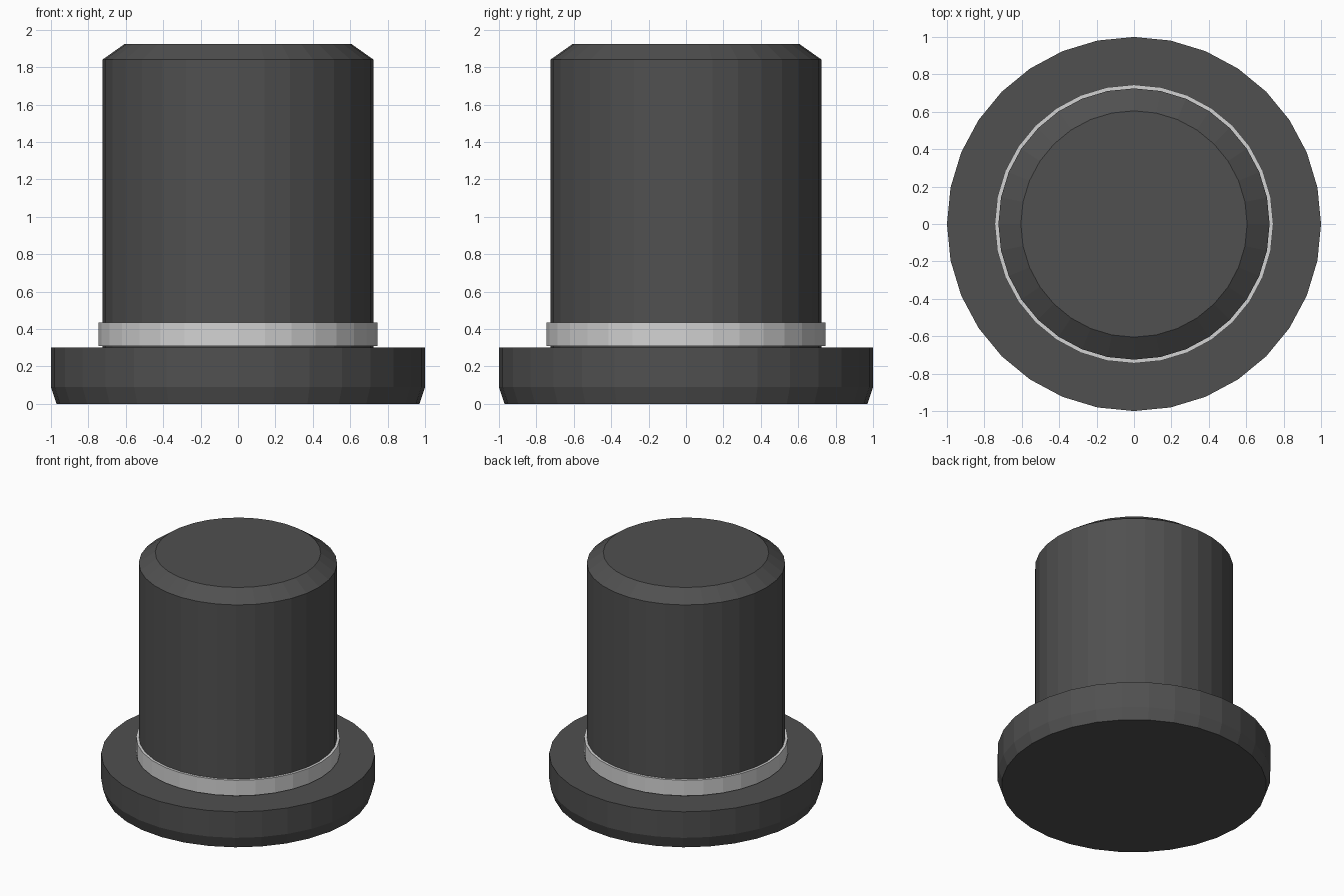
import bpy, bmesh, math

if "Cube" in bpy.data.objects:
    bpy.data.objects.remove(bpy.data.objects["Cube"])

SIDES = 32


def material(name, value):
    m = bpy.data.materials.new(name)
    m.diffuse_color = (value, value, value, 1)
    m.use_nodes = True
    m.node_tree.nodes["Principled BSDF"].inputs["Base Color"].default_value = m.diffuse_color
    return m


def lathe(name, profile, mat, ring=False):
    """Turn (radius, height) points around z; solid with caps, or a closed ring."""
    bm = bmesh.new()
    loops = [[bm.verts.new((r * math.cos(2 * math.pi * i / SIDES),
                            r * math.sin(2 * math.pi * i / SIDES), z))
              for i in range(SIDES)] for r, z in profile]
    pairs = list(zip(loops, loops[1:]))
    if ring:
        pairs.append((loops[-1], loops[0]))
    else:
        bm.faces.new(loops[0][::-1])
        bm.faces.new(loops[-1])
    for a, b in pairs:
        for i in range(SIDES):
            j = (i + 1) % SIDES
            bm.faces.new((a[i], a[j], b[j], b[i]))
    bmesh.ops.recalc_face_normals(bm, faces=bm.faces)
    mesh = bpy.data.meshes.new(name)
    bm.to_mesh(mesh)
    bm.free()
    mesh.materials.append(mat)
    obj = bpy.data.objects.new(name, mesh)
    bpy.context.collection.objects.link(obj)
    return obj


charcoal = material("charcoal", 0.08)
pale_grey = material("pale grey", 0.65)

# Wide brim with tapered lower edge
lathe("brim", [(0.97, 0), (1.0, 0.09), (1.0, 0.3)], charcoal)

# Tall crown with chamfered top
lathe("crown", [(0.725, 0.3), (0.725, 1.84), (0.605, 1.925)], charcoal)

# Pale band around the foot of the crown
lathe("band", [(0.725, 0.31), (0.745, 0.31), (0.745, 0.435), (0.725, 0.435)],
      pale_grey, ring=True)
